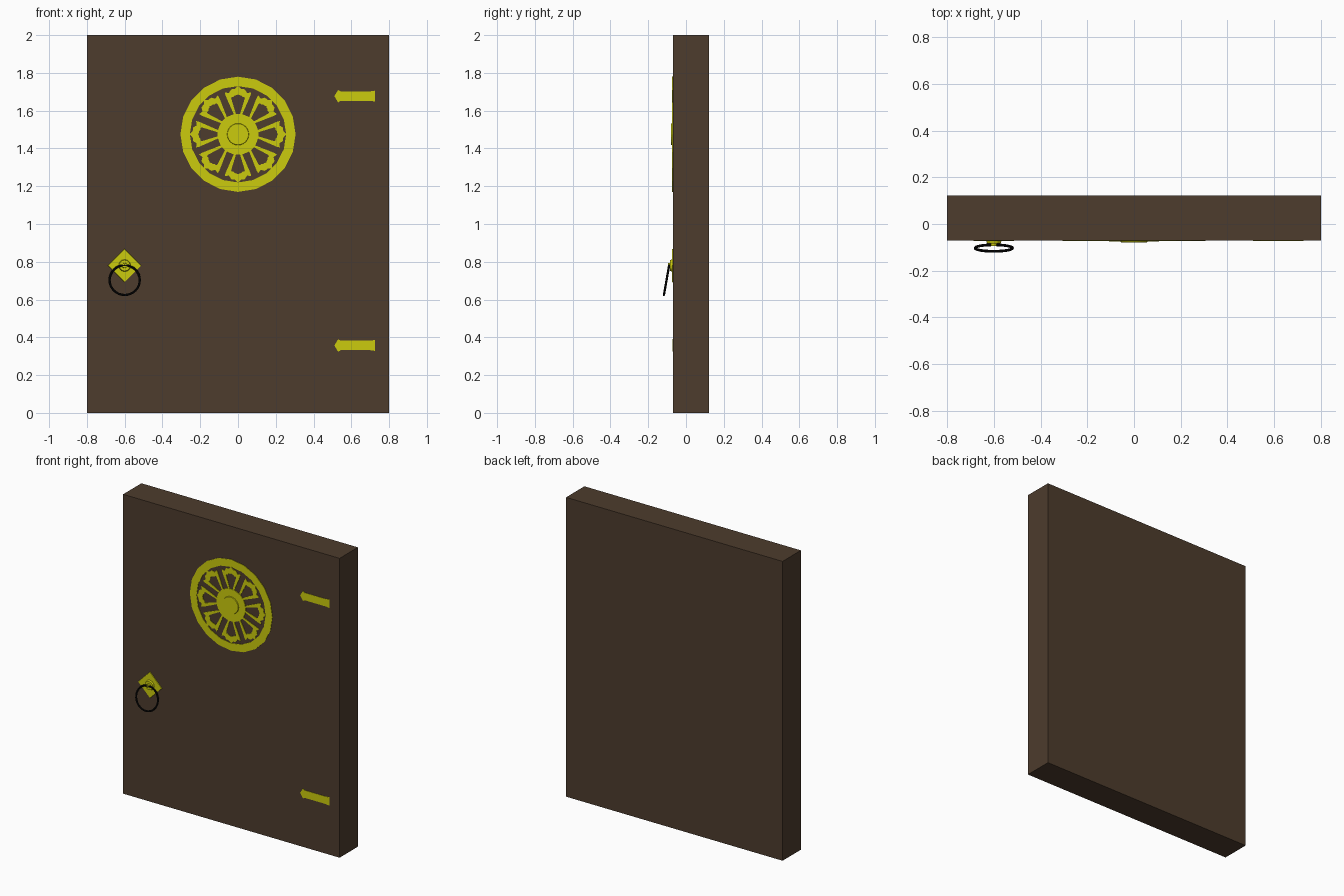
import bpy, bmesh, math
from mathutils import Matrix, Vector

if "Cube" in bpy.data.objects:
    bpy.data.objects.remove(bpy.data.objects["Cube"])

FACE = -0.07  # y of the door's front surface


def material(name, rgb):
    m = bpy.data.materials.new(name)
    m.diffuse_color = (*rgb, 1)
    m.use_nodes = True
    m.node_tree.nodes["Principled BSDF"].inputs["Base Color"].default_value = m.diffuse_color
    return m


wood = material("dark_wood", (0.075, 0.045, 0.026))
brass = material("brass", (0.6, 0.6, 0.004))
iron = material("black_iron", (0.003, 0.003, 0.003))


def finish(name, bm, mat):
    bmesh.ops.recalc_face_normals(bm, faces=bm.faces)
    me = bpy.data.meshes.new(name)
    bm.to_mesh(me)
    bm.free()
    me.materials.append(mat)
    ob = bpy.data.objects.new(name, me)
    bpy.context.collection.objects.link(ob)
    return ob


def band(bm, outer, inner, front, back=FACE + 0.002):
    """Flat closed band between two matching (x, z) loops, with depth in y."""
    n = len(outer)
    rows = [[bm.verts.new((x, y, z)) for x, z in loop]
            for loop, y in ((outer, front), (inner, front), (inner, back), (outer, back))]
    for a in range(4):
        for i in range(n):
            j = (i + 1) % n
            b = (a + 1) % 4
            bm.faces.new((rows[a][i], rows[a][j], rows[b][j], rows[b][i]))


def slab(bm, pts, front, back=FACE + 0.002, inset=1.0, centre=(0, 0)):
    """Extruded outline whose front face may be scaled towards its centre."""
    cx, cz = centre
    f = [bm.verts.new((cx + (x - cx) * inset, front, cz + (z - cz) * inset)) for x, z in pts]
    b = [bm.verts.new((x, back, z)) for x, z in pts]
    bm.faces.new(f)
    bm.faces.new(b[::-1])
    for i in range(len(pts)):
        j = (i + 1) % len(pts)
        bm.faces.new((f[i], b[i], b[j], f[j]))


def circle(r, n, c=(0, 0)):
    return [(c[0] + r * math.sin(2 * math.pi * i / n),
             c[1] + r * math.cos(2 * math.pi * i / n)) for i in range(n)]


# Door panel
bm = bmesh.new()
bmesh.ops.create_cube(bm, size=1, matrix=Matrix.Translation((0, 0.0265, 1))
                      @ Matrix.Diagonal((1.6, 0.193, 2, 1)))
finish("door_panel", bm, wood)

# Round ornament: rim, hub and central boss
C = (0, 1.475)
bm = bmesh.new()
band(bm, circle(0.305, 20, C), circle(0.255, 20, C), FACE - 0.003)
finish("ornament_rim", bm, brass)
bm = bmesh.new()
slab(bm, circle(0.108, 24, C), FACE - 0.004)
finish("ornament_hub", bm, brass)
bm = bmesh.new()
slab(bm, circle(0.06, 24, C), FACE - 0.009, inset=0.93, centre=C)
finish("ornament_boss", bm, brass)

# Eight open petals, each a mirrored half profile
half_out = [(0.020, 0.100), (0.066, 0.205), (0.070, 0.222), (0.048, 0.218),
            (0.036, 0.238), (0.016, 0.240)]
half_in = [(0.011, 0.108), (0.036, 0.190), (0.034, 0.198), (0.024, 0.198),
           (0.016, 0.206), (0.007, 0.207)]


def mirrored(half, tip):
    return half + [(0, tip)] + [(-x, z) for x, z in reversed(half)]


bm = bmesh.new()
for k in range(8):
    a = math.radians(45 * k)
    turn = lambda pts: [(C[0] + x * math.cos(a) + z * math.sin(a),
                         C[1] - x * math.sin(a) + z * math.cos(a)) for x, z in pts]
    band(bm, turn(mirrored(half_out, 0.256)), turn(mirrored(half_in, 0.212)), FACE - 0.003)
finish("ornament_petals", bm, brass)

# Hinge straps with pointed ends
strap = [(0.51, 0), (0.53, 0.033), (0.544, 0.025), (0.70, 0.025), (0.725, 0.029)]
strap += [(x, -z) for x, z in reversed(strap[1:])]
for name, z0 in (("upper_hinge", 1.677), ("lower_hinge", 0.357)):
    bm = bmesh.new()
    slab(bm, [(x, z + z0) for x, z in strap], FACE - 0.002)
    finish(name, bm, brass)

# Handle plate and knob
K = (-0.6, 0.78)
bm = bmesh.new()
slab(bm, circle(0.09, 4, K), FACE - 0.003, inset=0.96, centre=K)
finish("handle_plate", bm, brass)
bm = bmesh.new()
slab(bm, circle(0.034, 12, K), FACE - 0.014, inset=0.85, centre=K)
finish("knob_base", bm, brass)
bm = bmesh.new()
slab(bm, circle(0.016, 12, K), FACE - 0.024, inset=0.8, centre=K)
finish("knob_tip", bm, brass)

# Hanging ring pull, tilted away from the door
bpy.ops.mesh.primitive_torus_add(major_radius=0.08, minor_radius=0.006,
                                 major_segments=32, minor_segments=8,
                                 location=(-0.6, -0.103, 0.703),
                                 rotation=(math.radians(80), 0, 0))
ring = bpy.context.object
ring.name = "ring_pull"
ring.data.materials.append(iron)
bpy.ops.object.shade_smooth_by_angle()
